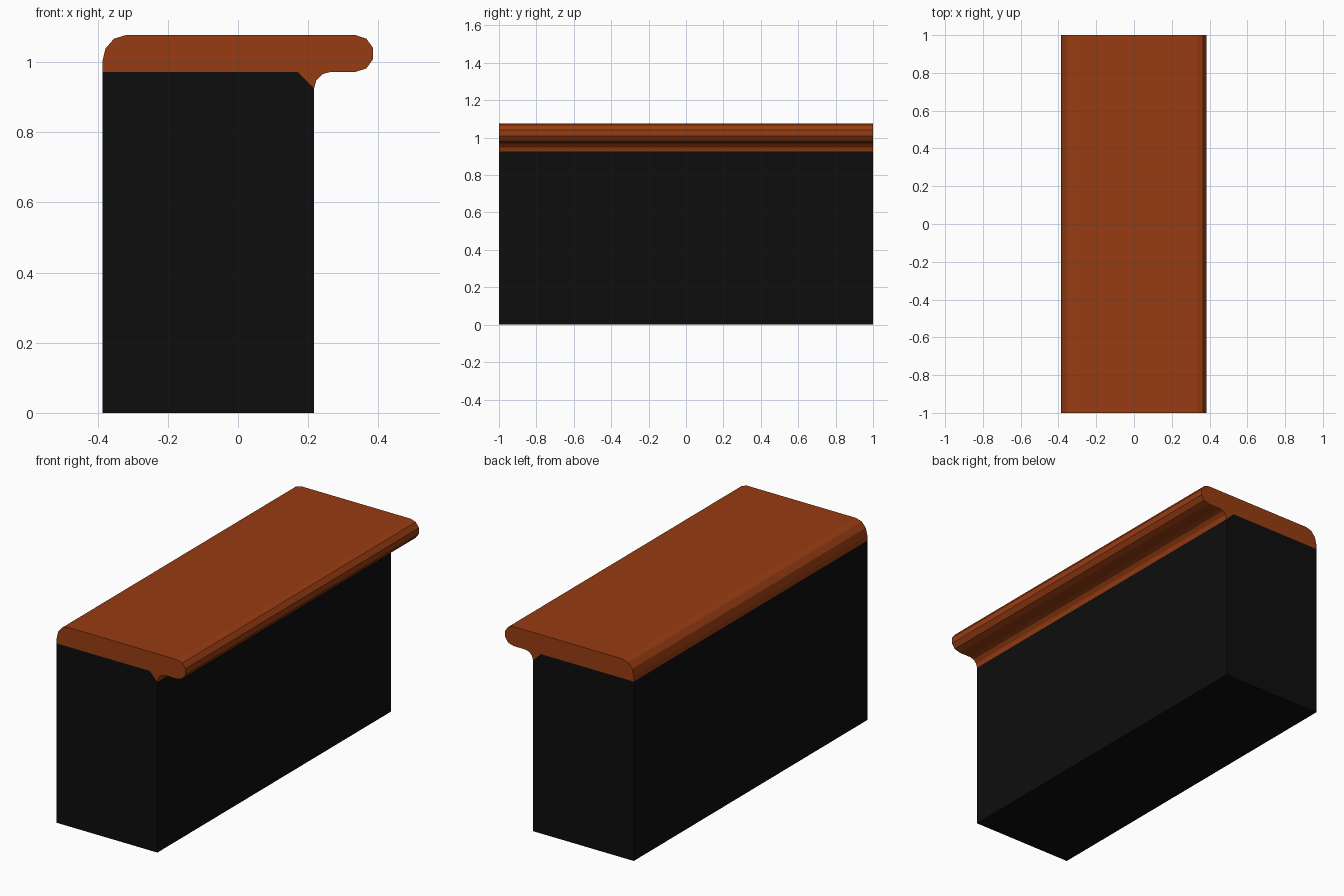
import bpy
import bmesh
from math import cos, sin, radians

cube = bpy.data.objects.get("Cube")
if cube:
    bpy.data.objects.remove(cube, do_unlink=True)


def material(name, color):
    mat = bpy.data.materials.new(name)
    mat.use_nodes = True
    mat.diffuse_color = color
    bsdf = mat.node_tree.nodes["Principled BSDF"]
    bsdf.inputs["Base Color"].default_value = color
    bsdf.inputs["Roughness"].default_value = 0.7
    return mat


def arc(cx, cz, rx, rz, start, end, steps):
    """Points along an elliptical arc in the x-z plane, angles in degrees."""
    angles = [radians(start + (end - start) * i / steps) for i in range(steps + 1)]
    return [(cx + rx * cos(a), cz + rz * sin(a)) for a in angles]


def extrude_profile(name, profile, mat, half_length=1.0):
    """Sweep a closed x-z profile along the full depth."""
    bm = bmesh.new()
    face = bm.faces.new([bm.verts.new((x, -half_length, z)) for x, z in profile])
    swept = bmesh.ops.extrude_face_region(bm, geom=[face])
    verts = [v for v in swept["geom"] if isinstance(v, bmesh.types.BMVert)]
    bmesh.ops.translate(bm, verts=verts, vec=(0, 2 * half_length, 0))
    bmesh.ops.recalc_face_normals(bm, faces=bm.faces)
    mesh = bpy.data.meshes.new(name)
    bm.to_mesh(mesh)
    bm.free()
    mesh.materials.append(mat)
    obj = bpy.data.objects.new(name, mesh)
    bpy.context.collection.objects.link(obj)
    return obj


wood = material("stained wood", (0.31, 0.046, 0.006, 1))
black = material("black base", (0.004, 0.004, 0.004, 1))

left, wall, seam, cove_z, notch = -0.387, 0.217, 0.972, 0.925, 0.17

# Solid base block with one chamfered top edge
extrude_profile("base_block", [
    (left, 0), (wall, 0), (wall, cove_z), (notch, seam), (left, seam)], black)

# Cap with rounded back edge, overhanging bullnose and cove moulding beneath
cap = [(left, seam)]
cap += arc(-0.32, 1.0, 0.067, 0.077, 180, 90, 3)
cap += arc(0.335, 1.0245, 0.0525, 0.0525, 90, -90, 5)
cap += arc(0.264, cove_z, 0.047, 0.047, 90, 180, 3)
cap += [(notch, seam)]
extrude_profile("cap_moulding", cap, wood)
